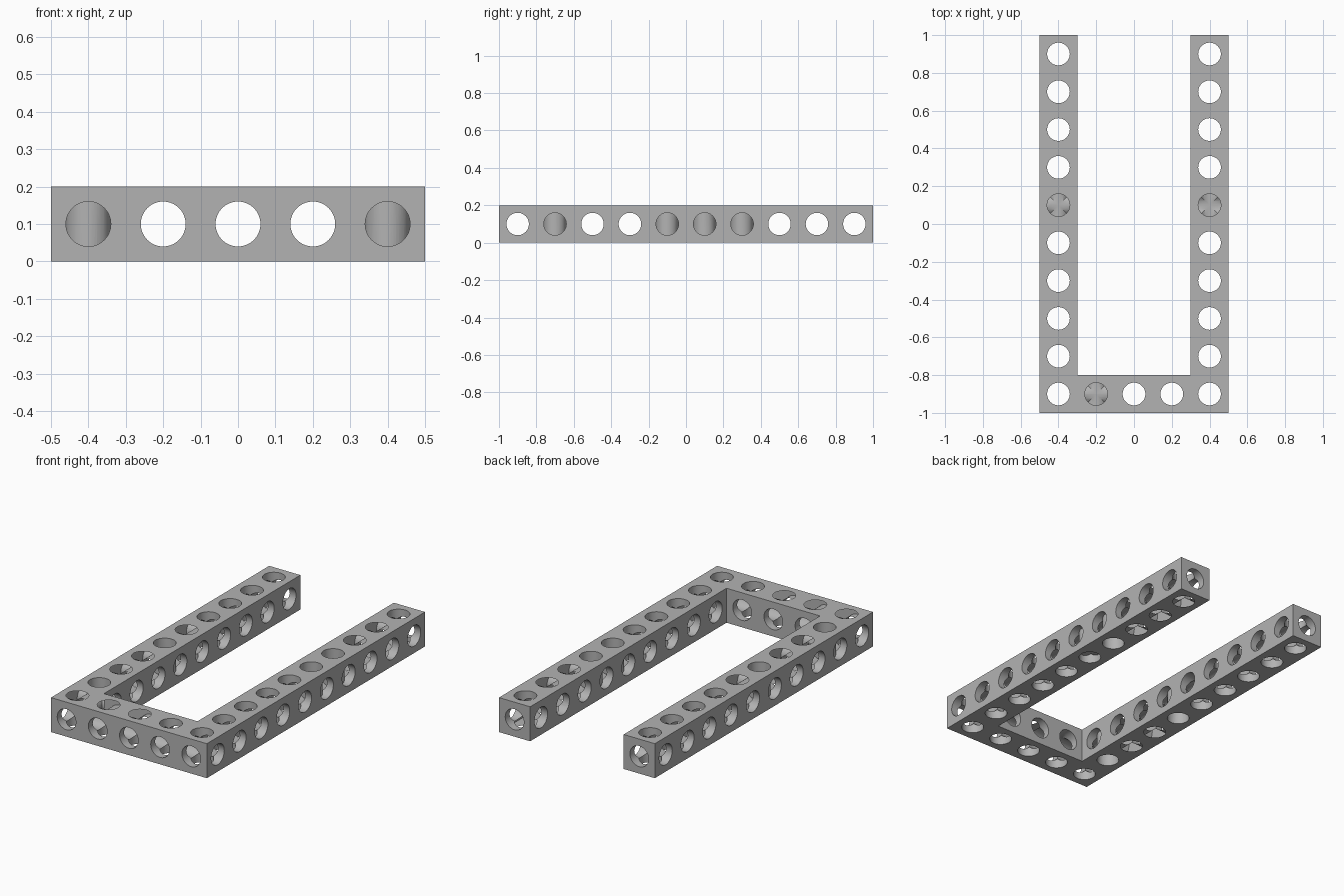
import bpy, bmesh, math
from mathutils import Matrix, Vector

if "Cube" in bpy.data.objects:
    bpy.data.objects.remove(bpy.data.objects["Cube"], do_unlink=True)

PITCH, RADIUS = 0.2, 0.06
HALF_W, HALF_L = 0.5, 1.0


def new_object(name, bm):
    bmesh.ops.recalc_face_normals(bm, faces=bm.faces)
    mesh = bpy.data.meshes.new(name)
    bm.to_mesh(mesh)
    bm.free()
    obj = bpy.data.objects.new(name, mesh)
    bpy.context.collection.objects.link(obj)
    return obj


def drill(name, axis, centres, length):
    """Row of parallel cylinders used as one hole cutter."""
    turn = Vector((0, 0, 1)).rotation_difference(Vector(axis)).to_matrix().to_4x4()
    bm = bmesh.new()
    for c in centres:
        bmesh.ops.create_cone(bm, cap_ends=True, segments=48, radius1=RADIUS,
                              radius2=RADIUS, depth=length,
                              matrix=Matrix.Translation(c) @ turn)
    obj = new_object(name, bm)
    obj.hide_render = True
    return obj


# U-shaped square beam, extruded from its outline
a, b = HALF_W - PITCH, PITCH - HALF_L
outline = [(-HALF_W, -HALF_L), (HALF_W, -HALF_L), (HALF_W, HALF_L), (a, HALF_L),
           (a, b), (-a, b), (-a, HALF_L), (-HALF_W, HALF_L)]
bm = bmesh.new()
base = bm.faces.new([bm.verts.new((x, y, 0)) for x, y in outline])
top = bmesh.ops.extrude_face_region(bm, geom=[base])
bmesh.ops.translate(bm, vec=(0, 0, PITCH),
                    verts=[v for v in top["geom"] if isinstance(v, bmesh.types.BMVert)])
frame = new_object("u_beam_frame", bm)

grey = bpy.data.materials.new("grey")
grey.use_nodes = True
grey.diffuse_color = (0.45, 0.45, 0.45, 1)
grey.node_tree.nodes["Principled BSDF"].inputs["Base Color"].default_value = (0.45, 0.45, 0.45, 1)
frame.data.materials.append(grey)

# Holes along all three axes, centred on every unit of the beam
xs = [(i - 2) * PITCH for i in range(5)]
ys = [(j - 4.5) * PITCH for j in range(10)]
mid = PITCH / 2
cells = [(x, y, mid) for x in xs for y in ys if y == ys[0] or x in (xs[0], xs[-1])]
cutters = [
    drill("cross_holes", (1, 0, 0), [(0, y, mid) for y in ys], 1.2),
    drill("lengthwise_holes", (0, 1, 0), [(x, 0, mid) for x in xs], 2.2),
    drill("vertical_holes", (0, 0, 1), cells, 0.4),
]

bpy.ops.object.select_all(action="DESELECT")
bpy.context.view_layer.objects.active = frame
frame.select_set(True)
for cutter in cutters:
    mod = frame.modifiers.new(cutter.name, "BOOLEAN")
    mod.operation = "DIFFERENCE"
    mod.solver = "EXACT"
    mod.object = cutter
    bpy.ops.object.modifier_apply(modifier=mod.name)
for cutter in cutters:
    bpy.data.objects.remove(cutter, do_unlink=True)

bpy.ops.object.shade_smooth_by_angle(angle=math.radians(30))
